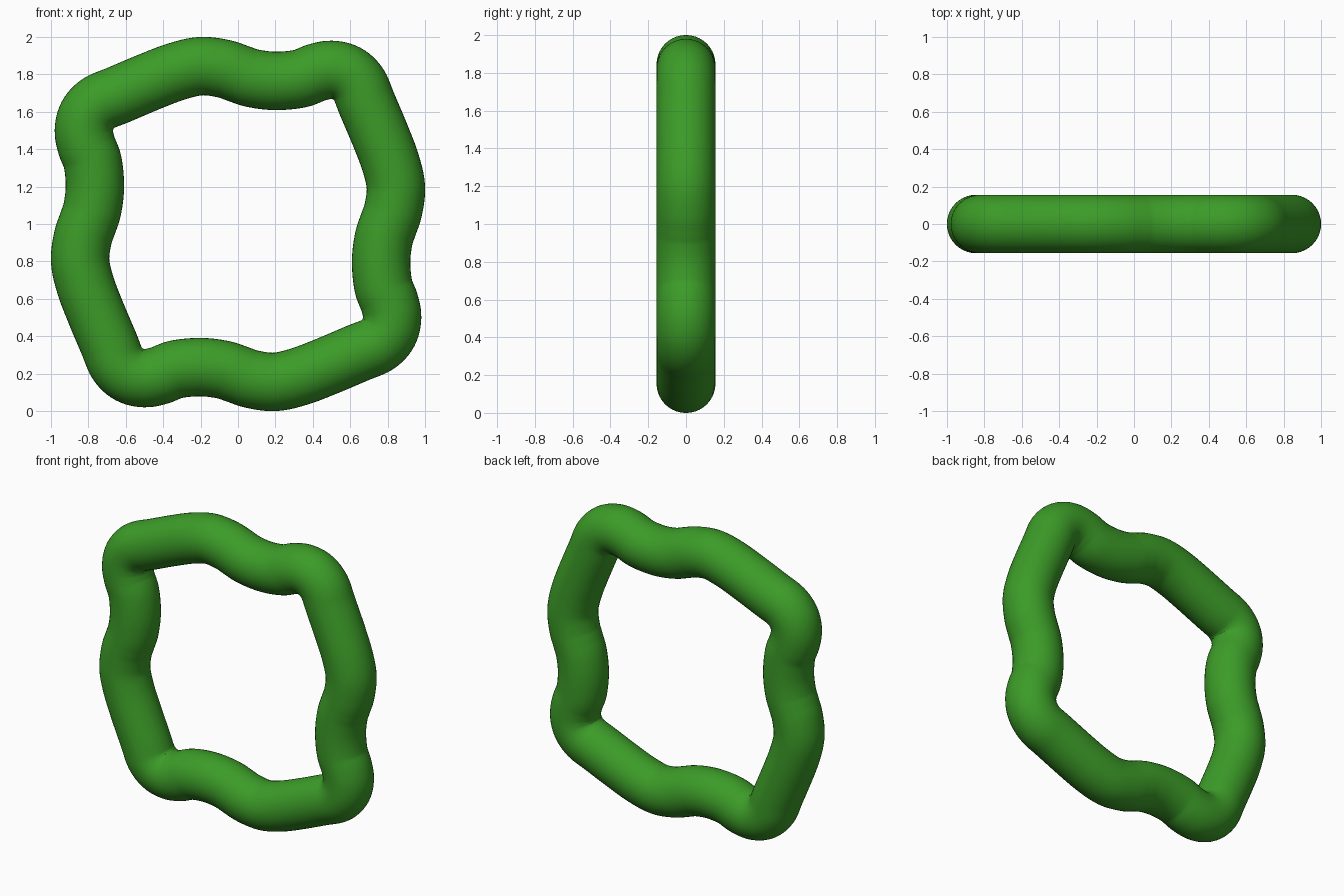
import bpy, bmesh, math
from mathutils import Vector

if "Cube" in bpy.data.objects:
    bpy.data.objects.remove(bpy.data.objects["Cube"])

R = 0.156          # tube radius
SIDES, STEPS = 40, 6

# Centre line of one quarter (x, z about the ring centre), repeated by quarter turns
quarter = [(-.2, .844), (-.08, .831), (0, .805), (.08, .779), (.2, .765), (.33, .777),
           (.42, .81), (.5, .824), (.58, .805), (.645, .745), (.69, .64), (.76, .475), (.815, .33)]
ctrl = []
for k in range(4):
    ctrl += [Vector(p) for p in quarter]
    quarter = [(z, -x) for x, z in quarter]

# Smooth closed path through the control points
path, n = [], len(ctrl)
for i in range(n):
    a, b, c, d = (ctrl[(i + j) % n] for j in (-1, 0, 1, 2))
    for s in range(STEPS):
        t = s / STEPS
        path.append(0.5 * (2 * b + (c - a) * t + (2 * a - 5 * b + 4 * c - d) * t * t
                           + (3 * b - a - 3 * c + d) * t ** 3))

# Sweep a circle along the path
bm = bmesh.new()
rings, m = [], len(path)
for i, p in enumerate(path):
    tan = (path[(i + 1) % m] - path[i - 1]).normalized()
    out = Vector((-tan.y, tan.x))
    ring = []
    for j in range(SIDES):
        a = 2 * math.pi * j / SIDES
        q = p + out * (R * math.cos(a))
        ring.append(bm.verts.new((q.x, R * math.sin(a), q.y + 1)))
    rings.append(ring)
for i in range(m):
    r0, r1 = rings[i], rings[(i + 1) % m]
    for j in range(SIDES):
        k = (j + 1) % SIDES
        bm.faces.new((r0[j], r0[k], r1[k], r1[j])).smooth = True
bmesh.ops.recalc_face_normals(bm, faces=bm.faces)

mesh = bpy.data.meshes.new("wavy_ring")
bm.to_mesh(mesh)
bm.free()
ring_obj = bpy.data.objects.new("wavy_ring", mesh)
bpy.context.collection.objects.link(ring_obj)

green = bpy.data.materials.new("leaf green")
green.diffuse_color = (0.045, 0.33, 0.021, 1)
green.use_nodes = True
green.node_tree.nodes["Principled BSDF"].inputs["Base Color"].default_value = green.diffuse_color
mesh.materials.append(green)
